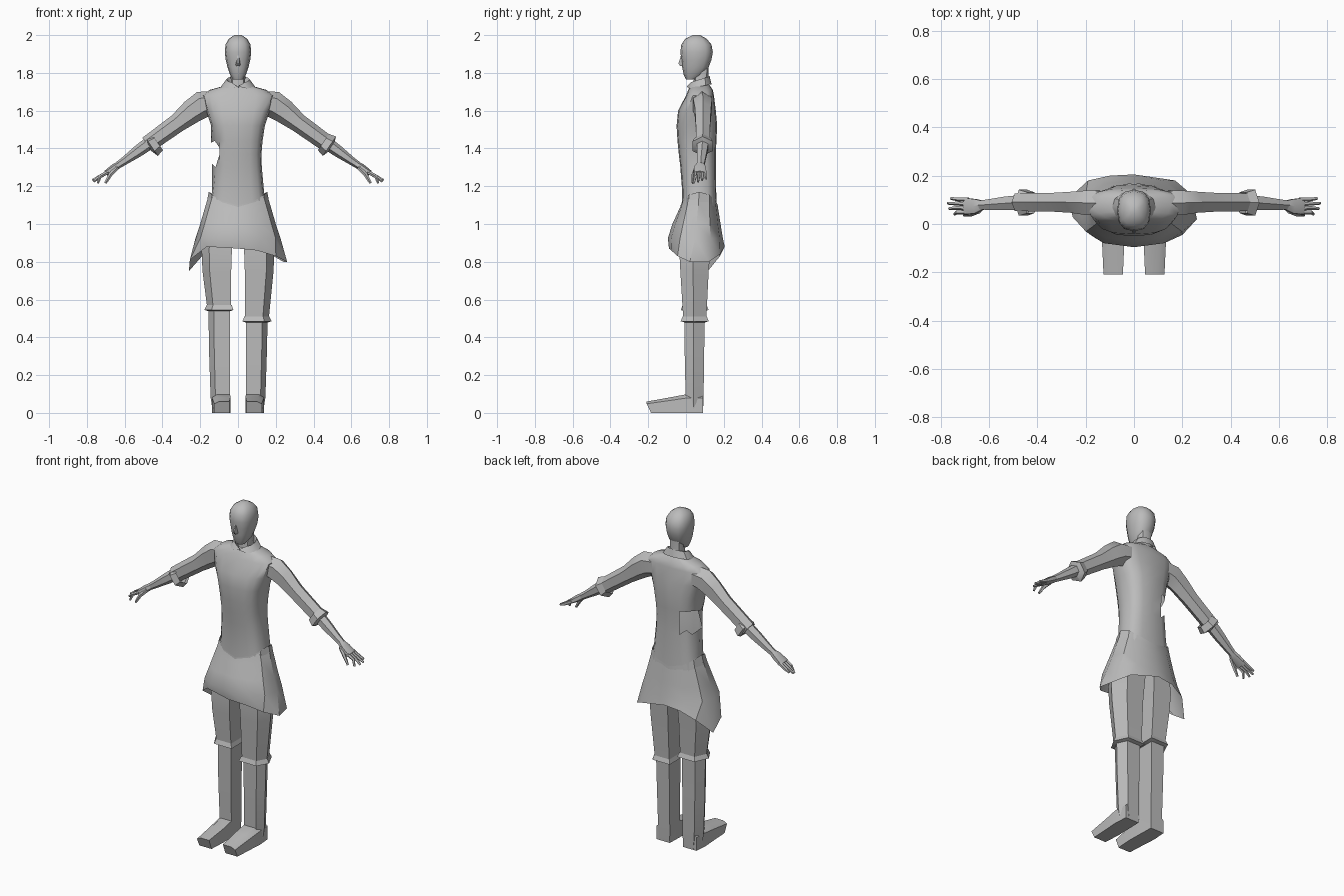
import bpy, bmesh, math
from mathutils import Vector

grey = bpy.data.materials.new("plain grey")
grey.diffuse_color = (0.5, 0.5, 0.5, 1)


def loft(name, rings, caps=True, angle=35, drop=None):
    """Skin a list of equal rings; drop(face centre) removes faces."""
    bm = bmesh.new()
    vs = [[bm.verts.new(p) for p in r] for r in rings]
    n = len(rings[0])
    for a, b in zip(vs, vs[1:]):
        for i in range(n):
            bm.faces.new((a[i], a[(i + 1) % n], b[(i + 1) % n], b[i]))
    if caps:
        bm.faces.new(vs[0])
        bm.faces.new(vs[-1])
    bmesh.ops.recalc_face_normals(bm, faces=bm.faces)
    if drop:
        gone = [f for f in bm.faces if drop(f.calc_center_median())]
        bmesh.ops.delete(bm, geom=gone, context='FACES')
    for f in bm.faces:
        f.smooth = True
    me = bpy.data.meshes.new(name)
    bm.to_mesh(me)
    bm.free()
    me.materials.append(grey)
    me.set_sharp_from_angle(angle=math.radians(angle))
    ob = bpy.data.objects.new(name, me)
    bpy.context.collection.objects.link(ob)
    return ob


def spow(v, e):
    return math.copysign(abs(v) ** e, v)


def oval(z, hw, yf, yb, n=12, e=0.8, tilt=0.0):
    """Horizontal rounded-box ring starting at the front; tilt lifts the back."""
    cy, ry = (yf + yb) / 2, (yb - yf) / 2
    out = []
    for i in range(n):
        a = 2 * math.pi * i / n
        c = -math.cos(a)
        out.append(Vector((hw * spow(math.sin(a), e), cy + ry * spow(c, e), z + tilt * c)))
    return out


def tube(name, path, n=6, caps=True):
    """Limb along (x, y, z, half width in y, half thickness) stations."""
    pts = [Vector(p[:3]) for p in path]
    rings = []
    for i, p in enumerate(path):
        d = (pts[min(i + 1, len(pts) - 1)] - pts[max(i - 1, 0)]).normalized()
        v = d.cross(Vector((0, 1, 0))).normalized()
        u = v.cross(d)
        rings.append([pts[i] + u * p[3] * math.cos(2 * math.pi * (k + .5) / n)
                      + v * p[4] * math.sin(2 * math.pi * (k + .5) / n) for k in range(n)])
    return loft(name, rings, caps)


# Head, nose and neck
loft("head", [oval(*r) for r in [
    (1.765, .026, .0, .045), (1.79, .042, -.012, .095), (1.83, .056, -.02, .12),
    (1.87, .065, -.024, .135), (1.91, .07, -.03, .142), (1.95, .066, -.025, .135),
    (1.98, .05, -.005, .11), (2.0, .02, .035, .075)]], angle=45)
loft("nose", [[(-.004, -.024, 1.90), (.004, -.024, 1.90), (.003, -.01, 1.90), (-.003, -.01, 1.90)],
              [(-.004, -.04, 1.85), (.004, -.04, 1.85), (.013, -.018, 1.845), (-.013, -.018, 1.845)],
              [(-.004, -.03, 1.836), (.004, -.03, 1.836), (.012, -.015, 1.836), (-.012, -.015, 1.836)]])
loft("neck", [oval(1.70, .045, .035, .125, 8), oval(1.75, .038, .04, .118, 8),
              oval(1.86, .04, .05, .12, 8)])

# Folded collar, higher at the back, notched at the front
low, high = oval(1.728, .09, .005, .135, 12, .9, .012), oval(1.765, .062, .018, .125, 12, .9, .018)
inner = oval(1.735, .045, .03, .12, 12, .9, .015)
high[0].z -= .022
low[0].z += .012
loft("collar", [low, high, inner], caps=False)

# Shirt body: an open shell with a torn hole in its left back side
body = [oval(z, hw, f, b, 16, .7) for z, hw, f, b in [
    (1.06, .158, -.025, .165), (1.17, .138, -.02, .16), (1.30, .126, -.03, .158),
    (1.37, .124, -.038, .158), (1.44, .13, -.045, .161), (1.52, .142, -.05, .165),
    (1.60, .168, -.042, .158), (1.68, .19, 0, .148), (1.71, .15, .012, .142),
    (1.735, .06, .03, .125)]]
body[3][11] += Vector((.035, -.01, 0))
body[3][13] += Vector((.03, 0, .02))
body[2][12] += Vector((-.012, 0, .02))
body[4][12] += Vector((-.012, 0, -.01))
body[2][10] += Vector((0, 0, .03))
loft("shirt_body", body, caps=False,
     drop=lambda c: c.x < -.06 and c.y > .0 and 1.30 < c.z < 1.43)

# Flared skirt with an uneven pointed hem
hem = [(0, -.09, .87), (.1, -.078, .86), (.2, -.045, .83), (.26, .02, .80), (.24, .12, .80),
       (.17, .18, .84), (0, .205, .88), (-.1, .2, .87), (-.19, .18, .83), (-.26, .115, .75),
       (-.255, .03, .81), (-.165, -.055, .88)]


def skirt_ring(z, hw, yf, yb, side_lift=0):
    ring = oval(z, hw, yf, yb, 12, .85)
    for p in ring:
        p.z += side_lift * (abs(p.x) / hw) ** 2
    return ring


loft("skirt", [skirt_ring(1.09, .15, -.03, .168, .08), skirt_ring(1.07, .168, -.04, .172, .04),
               skirt_ring(1.0, .2, -.072, .183), skirt_ring(.925, .225, -.096, .195),
               [Vector(p) for p in hem]], caps=False)
loft("hip_band", [skirt_ring(1.075, .166, -.03, .17, .035), skirt_ring(1.1, .155, -.028, .168, .07)],
     caps=False)

# Arms, cuffs and hands on both sides
for s, side in ((-1, "left"), (1, "right")):
    def limb(name, path, n=6, caps=True):
        tube(f"{side}_{name}", [(s * p[0], *p[1:]) for p in path], n, caps)

    limb("sleeve", [(.12, .085, 1.645, .06, .06), (.19, .088, 1.632, .058, .072),
                    (.245, .09, 1.595, .05, .064), (.32, .09, 1.535, .045, .05),
                    (.48, .09, 1.42, .042, .045)])
    limb("forearm", [(.44, .09, 1.45, .037, .036), (.53, .085, 1.385, .032, .031),
                     (.60, .08, 1.335, .025, .022), (.635, .078, 1.312, .021, .019)])
    cx = .472 if s > 0 else .447
    limb("cuff", [(cx - .02, .088, 1.434, .05, .052), (cx + .012, .088, 1.412, .062, .062),
                  (cx + .03, .088, 1.40, .058, .058), (cx + .012, .088, 1.412, .036, .036)], caps=False)
    limb("palm", [(.625, .078, 1.318, .021, .018), (.655, .074, 1.298, .034, .02),
                  (.70, .073, 1.268, .039, .015)])
    for k, tip in enumerate([(.742, .04, 1.216), (.765, .064, 1.224),
                             (.771, .086, 1.232), (.758, .106, 1.24)]):
        y = .047 + .018 * k
        limb(f"finger_{k + 1}", [(.685, y, 1.277, .01, .011), (.73, y + .002, 1.252, .009, .01),
                                 (*tip, .006, .006)], 5)
    limb("thumb", [(.64, .055, 1.30, .011, .013), (.675, .04, 1.262, .01, .011),
                   (.702, .036, 1.216, .006, .007)], 5)


# Legs: five-sided breeches and boots, flat fronts and a ridge on the outside
def leg_ring(s, z, xi, xo, yf, yb):
    xm, ym = xi + (xo - xi) * .75, yf + (yb - yf) * .45
    return [Vector((s * x, y, z)) for x, y in
            [(xi, yf), (xm, yf), (xo, ym), (xm, yb), (xi, yb)]]


for s, side, knee in ((-1, "left", .55), (1, "right", .49)):
    loft(f"{side}_breeches", [leg_ring(s, 1.03, .02, .15, -.02, .14),
                              leg_ring(s, .87, .032, .193, -.036, .13),
                              leg_ring(s, .75, .036, .188, -.03, .12),
                              leg_ring(s, knee, .036, .162, -.014, .107)])
    loft(f"{side}_knee_band", [leg_ring(s, knee + .02, .033, .166, -.018, .11),
                               leg_ring(s, knee - .005, .024, .178, -.028, .12),
                               leg_ring(s, knee - .012, .042, .155, -.005, .098)], caps=False)
    loft(f"{side}_boot_shaft", [leg_ring(s, knee + .02, .042, .157, -.008, .1),
                                leg_ring(s, .32, .043, .153, -.007, .096),
                                leg_ring(s, .08, .042, .145, -.002, .093),
                                leg_ring(s, 0, .045, .132, 0, .09)])

    def foot_ring(yt, yb, zt, xi, xo):
        return [(s * xi, yb, 0), (s * xo, yb, 0), (s * xo, yt, zt * .8),
                (s * (xo - .025), yt, zt), (s * xi, yt, zt)]
    loft(f"{side}_boot_foot", [foot_ring(.09, .09, .1, .044, .132),
                               foot_ring(.01, .01, .1, .042, .138),
                               foot_ring(-.08, -.08, .083, .04, .132),
                               foot_ring(-.208, -.185, .06, .046, .126)])
